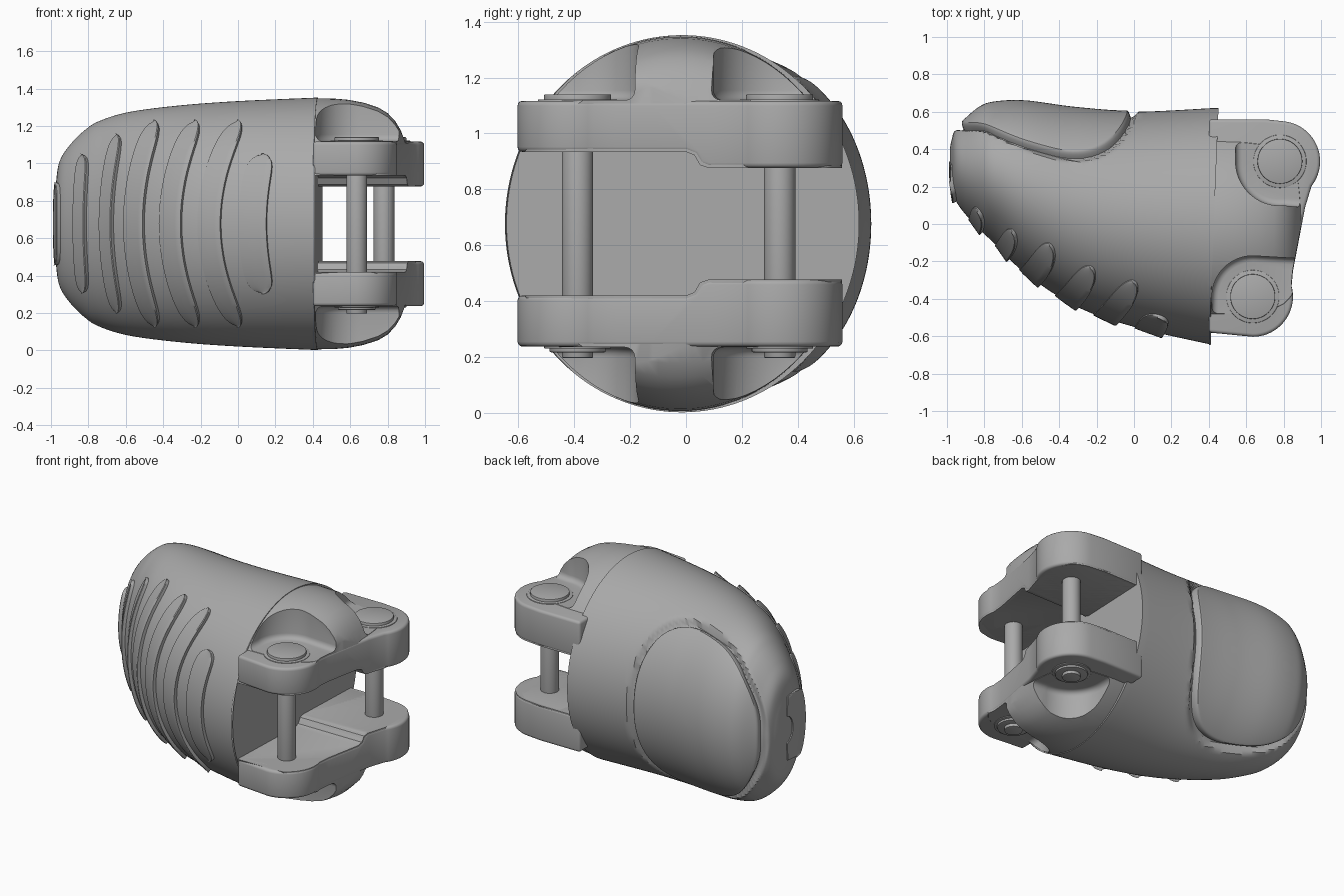
import bpy, bmesh, math
from mathutils import Vector

cube = bpy.data.objects.get("Cube")
if cube:
    bpy.data.objects.remove(cube)

ZC = 0.677
grey = bpy.data.materials.new("satin grey")
grey.use_nodes = True
grey.diffuse_color = (0.4, 0.4, 0.4, 1)
grey.node_tree.nodes["Principled BSDF"].inputs["Base Color"].default_value = (0.4, 0.4, 0.4, 1)


def make(name, verts, faces, merge=1e-5):
    bm = bmesh.new()
    vs = [bm.verts.new(v) for v in verts]
    for f in faces:
        bm.faces.new([vs[i] for i in f])
    bmesh.ops.remove_doubles(bm, verts=bm.verts, dist=merge)
    bmesh.ops.recalc_face_normals(bm, faces=bm.faces)
    me = bpy.data.meshes.new(name)
    bm.to_mesh(me)
    bm.free()
    me.materials.append(grey)
    ob = bpy.data.objects.new(name, me)
    bpy.context.collection.objects.link(ob)
    return ob


def grid_faces(rows, cols, wrap):
    return [(i * cols + j, i * cols + (j + 1) % cols,
             (i + 1) * cols + (j + 1) % cols, (i + 1) * cols + j)
            for i in range(rows - 1) for j in range(cols if wrap else cols - 1)]


def loft(name, rings):
    n = len(rings[0])
    faces = grid_faces(len(rings), n, True)
    faces += [tuple(range(n)), tuple(range((len(rings) - 1) * n, len(rings) * n))]
    return make(name, [p for r in rings for p in r], faces)


def prism(name, outline, z0, z1):
    return loft(name, [[(x, y, z) for x, y in outline] for z in (z0, z1)])


def arc(cx, cy, r, a0, a1, n=20):
    angles = [math.radians(a0 + (a1 - a0) * i / n) for i in range(n + 1)]
    return [(cx + r * math.cos(a), cy + r * math.sin(a)) for a in angles]


def apply_all(ob):
    bpy.context.view_layer.objects.active = ob
    for m in list(ob.modifiers):
        bpy.ops.object.modifier_apply(modifier=m.name)


def boolean(ob, cutter, op="DIFFERENCE"):
    m = ob.modifiers.new("cut", "BOOLEAN")
    m.object, m.operation, m.solver = cutter, op, "EXACT"
    apply_all(ob)


def bevel(ob, width, segments=3):
    m = ob.modifiers.new("round", "BEVEL")
    m.width, m.segments, m.limit_method = width, segments, "ANGLE"
    m.angle_limit = math.radians(40)
    apply_all(ob)


# Shell stations: x, front y, back y, half height
STATIONS = [(-.985, .29, .40, .06), (-.975, .22, .45, .20), (-.955, .13, .51, .33),
            (-.90, .05, .56, .42), (-.82, -.035, .625, .50), (-.74, -.11, .65, .55),
            (-.58, -.265, .655, .598), (-.31, -.44, .62, .633), (0, -.55, .60, .656),
            (.427, -.648, .62, .675)]
LAST = len(STATIONS) - 1


def station(t):
    t = min(max(t, 0), LAST)
    i = min(int(t), LAST - 1)
    f = t - i
    a, b, c, d = [STATIONS[min(max(i + k, 0), LAST)] for k in (-1, 0, 1, 2)]
    return [q + f / 2 * (r - p + f * (2 * p - 5 * q + 4 * r - s + f * (3 * (q - r) + s - p)))
            for p, q, r, s in zip(a, b, c, d)]


def t_of(x):
    lo, hi = 0, LAST
    for _ in range(26):
        mid = (lo + hi) / 2
        lo, hi = (mid, hi) if station(mid)[0] < x else (lo, mid)
    return lo


def raw(t, a):
    x, f, b, h = station(t)
    return Vector((x, (f + b) / 2 + (b - f) / 2 * math.cos(a), ZC + h * math.sin(a)))


def surface(t, a, off=0.0):
    p = raw(t, a)
    e = 0.01
    n = (raw(t + e, a) - raw(t - e, a)).cross(raw(t, a + e) - raw(t, a - e)).normalized()
    if n.dot(Vector((0, math.cos(a), math.sin(a)))) < 0:
        n = -n
    return p + n * off


# Pad region on the back of the shell
PX, PR, PA, PE = -.475, .46, math.radians(60), 2.6


def pad_sink(x, a):
    a = (a + math.pi) % (2 * math.pi) - math.pi
    m = (abs((x - PX) / PR) ** PE + abs(a / PA) ** PE) ** (1 / PE)
    k = min(max((1.07 - m) / 0.06, 0), 1)
    return -.035 * k * k * (3 - 2 * k)


# Main shell with a slanted end wall
rings = []
for i in range(LAST * 16 + 1):
    t = i / 16
    x = station(t)[0]
    angles = [2 * math.pi * j / 144 for j in range(144)]
    rings.append([surface(t, a, pad_sink(x, a)) for a in angles])
for p in rings[-1]:
    p.x += .04 * p.y
parts = [loft("shell", rings)]

# Soft pad set in the groove
pts = []
for i in range(33):
    m = math.sin(math.pi / 2 * i / 32)
    off = .006 - .045 * max(0, (m - .95) / .05) ** 2
    for j in range(96):
        c, s = math.cos(2 * math.pi * j / 96), math.sin(2 * math.pi * j / 96)
        k = m / (abs(c) ** PE + abs(s) ** PE) ** (1 / PE)
        pts.append(surface(t_of(PX + PR * k * c), PA * k * s, off))
parts.append(make("back_pad", pts, grid_faces(33, 96, True)))

# Curved grip ridges: right edge x, width, half height, bow
RIDGES = [(-.95, .033, .22, 0), (-.81, .07, .365, .02), (-.665, .075, .47, .06),
          (-.50, .11, .54, .11), (-.30, .12, .54, .13), (-.09, .125, .54, .15),
          (.155, .15, .365, .05)]
SECTION = [(-1, -.03), (-1, .007), (-.5, .011), (0, .015), (.5, .019), (.9, .023),
           (1, .02), (1, -.03)]
for n, (xr, w, hh, bow) in enumerate(RIDGES):
    pts = []
    for i in range(49):
        s = math.sin(math.pi * (i / 48 - .5))
        width = w / 2 * math.sqrt(max(0, 1 - abs(s) ** 10))
        for u, off in SECTION:
            t = t_of(xr - w / 2 + bow * s * s + u * width)
            a = math.pi - math.asin(max(-.99, min(.99, hh * s / station(t)[3])))
            pts.append(surface(t, a, off))
    parts.append(make(f"grip_ridge_{n + 1}", pts, grid_faces(49, len(SECTION), False)))

# Hinge outline with two rounded lugs
PINS = [(.635, -.388), (.78, .335)]
outline = ([(.40, .56), (.70, .56)] + arc(*PINS[1], .215, 85, -38)
           + [(.915, .09), (.875, -.12), (.85, -.25)]
           + arc(*PINS[0], .215, 15, -90) + [(.40, -.58)])
slot_half = [(-.8, .257), (0, .257), (.03, .245), (.05, .21), (.08, .2), (.8, .2)]
slot_yz = [(y, ZC + d) for y, d in slot_half] + [(y, ZC - d) for y, d in reversed(slot_half)]
slot = loft("slot_cutter", [[(x, y, z) for y, z in slot_yz] for x in (.3, 1.3)])
plates = prism("hinge_plates", outline, .237, 1.117)
boolean(plates, slot)
bevel(plates, .018)
parts.append(plates)

# Domed shoulders over the lugs
rings = []
for x, h in [(.38, .668), (.43, .671), (.52, .669), (.59, .663), (.67, .648), (.75, .622),
             (.80, .592), (.84, .55), (.87, .50), (.90, .42), (.95, .3)]:
    rings.append([(x, -.02 + .61 * math.cos(a), ZC + h * math.sin(a))
                  for a in [2 * math.pi * j / 96 for j in range(96)]])
shoulder = loft("shoulders", rings)
trim = prism("trim_helper", [(x - .002 if x > .5 else x - .1, y * .996) for x, y in outline], -.5, 2)
boolean(shoulder, trim, "INTERSECT")
boolean(shoulder, slot)
helpers = [slot, trim]

# Pockets above and below each lug
front_pocket = arc(*PINS[0], .218, 180, 85) + [(1.3, -.21), (1.3, -1), (.417, -1)]
back_pocket = arc(*PINS[1], .237, 180, 275) + [(1.3, .05), (1.3, 1), (.543, 1)]
for pocket in (front_pocket, back_pocket):
    for z0, z1 in ((1.119, 1.7), (-.4, .235)):
        cutter = prism("pocket_cutter", pocket, z0, z1)
        bevel(cutter, .035, 4)
        boolean(shoulder, cutter)
        helpers.append(cutter)
parts.append(shoulder)
for ob in helpers:
    bpy.data.objects.remove(ob)

# Pins with flat heads, washers and end nuts
for side, (x, y) in zip(("front", "back"), PINS):
    for label, r, z0, z1 in (("pin", .056, .197, 1.12), ("washer", .142, 1.10, 1.122),
                             ("pin_head", .12, 1.10, 1.14), ("nut_seat", .12, .23, .25),
                             ("nut", .10, .217, .25)):
        ob = prism(f"{side}_{label}", arc(x, y, r, 0, 352.5, 47), z0, z1)
        bevel(ob, .004, 2)
        parts.append(ob)

bpy.ops.object.select_all(action="DESELECT")
for ob in parts:
    ob.select_set(True)
bpy.context.view_layer.objects.active = parts[0]
bpy.ops.object.shade_smooth_by_angle(angle=math.radians(35))
